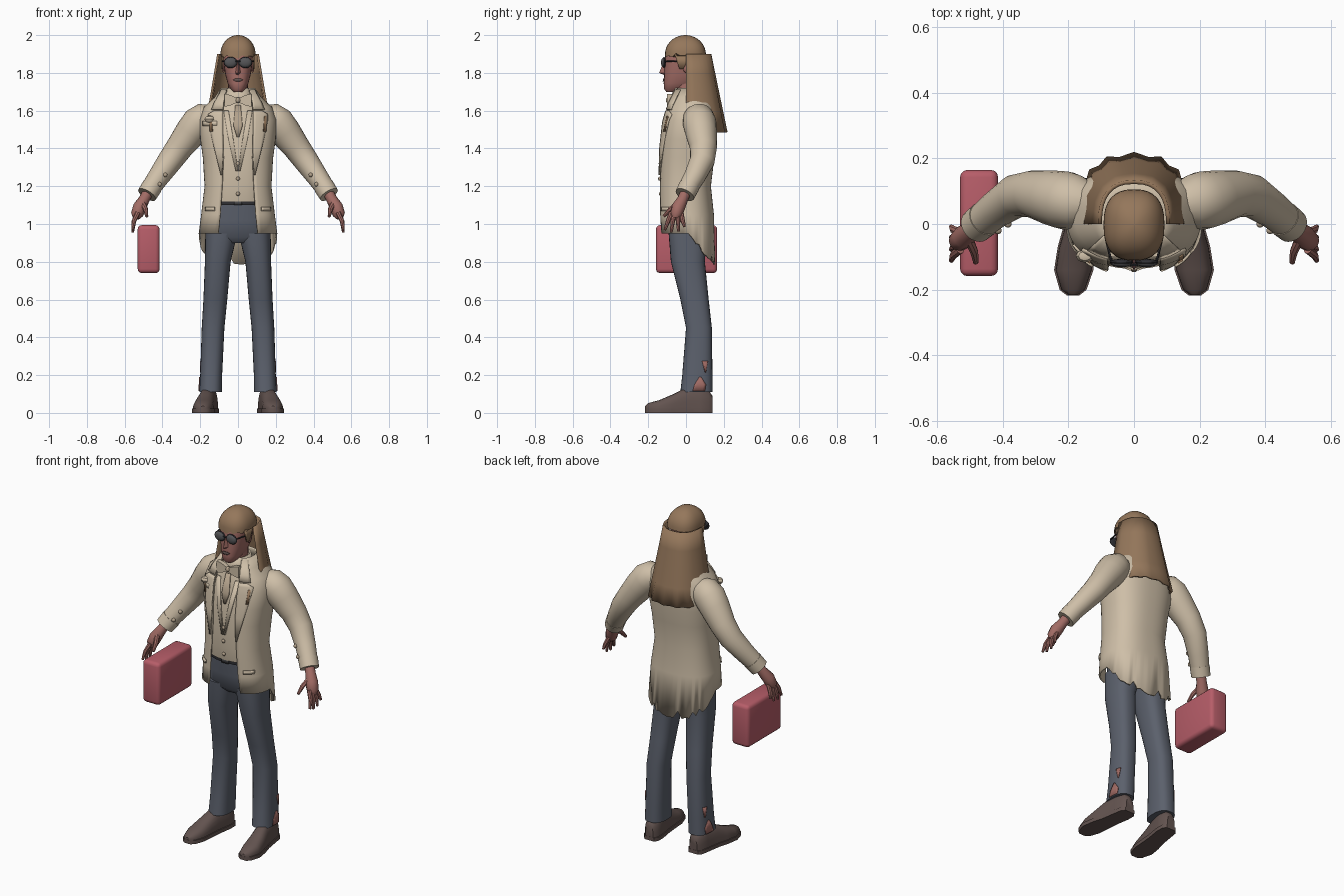
import bpy, bmesh, math, random
from mathutils import Vector

random.seed(4)
if "Cube" in bpy.data.objects:
    bpy.data.objects.remove(bpy.data.objects["Cube"])


def material(name, r, g, b):
    m = bpy.data.materials.new(name)
    m.use_nodes = True
    m.diffuse_color = (r, g, b, 1)
    bsdf = m.node_tree.nodes["Principled BSDF"]
    bsdf.inputs["Base Color"].default_value = (r, g, b, 1)
    bsdf.inputs["Roughness"].default_value = 0.8
    return m


CREAM = material("cream cloth", 0.62, 0.52, 0.39)
TAN = material("tan cloth", 0.45, 0.36, 0.26)
BLUE = material("slate trousers", 0.105, 0.118, 0.15)
SHOE = material("brown leather", 0.125, 0.088, 0.08)
HAIR = material("brown hair", 0.30, 0.185, 0.105)
SKIN = material("skin", 0.36, 0.15, 0.13)
RED = material("red case", 0.47, 0.11, 0.14)
LENS = material("grey lens", 0.09, 0.09, 0.095)
DARK = material("dark trim", 0.03, 0.03, 0.035)
P = 0.8  # roundness exponent of the body sections


def finish(name, bm, mat, mirror=False, thick=0, offset=0, angle=40):
    bmesh.ops.recalc_face_normals(bm, faces=bm.faces)
    mesh = bpy.data.meshes.new(name)
    bm.to_mesh(mesh)
    bm.free()
    ob = bpy.data.objects.new(name, mesh)
    bpy.context.collection.objects.link(ob)
    mesh.materials.append(mat)
    bpy.ops.object.select_all(action="DESELECT")
    ob.select_set(True)
    bpy.context.view_layer.objects.active = ob
    bpy.ops.object.shade_smooth_by_angle(angle=math.radians(angle))
    if thick:
        mod = ob.modifiers.new("thickness", "SOLIDIFY")
        mod.thickness, mod.offset = thick, offset
    if mirror:
        mod = ob.modifiers.new("mirror", "MIRROR")
        mod.use_mirror_merge = False
    return ob


def skin_rows(name, rows, mat, closed=True, caps=True, **kw):
    """Bridge rows of points into a surface."""
    bm = bmesh.new()
    vs = [[bm.verts.new(p) for p in row] for row in rows]
    n = len(vs[0])
    for a, b in zip(vs, vs[1:]):
        for i in range(n if closed else n - 1):
            j = (i + 1) % n
            bm.faces.new((a[i], a[j], b[j], b[i]))
    if closed and caps:
        bm.faces.new(vs[0])
        bm.faces.new(vs[-1])
    return finish(name, bm, mat, **kw)


def spow(v):
    return math.copysign(abs(v) ** P, v)


def section(ring, n=28, start=0.0):
    """Rounded section (z, centre x, half width, front y, back y), opened at the front by start."""
    z, cx, rx, yf, yb = ring
    cy, ry = (yf + yb) / 2, (yb - yf) / 2
    span = 2 * math.pi - 2 * start
    div = n - 1 if start else n
    angles = [start + span * i / div for i in range(n)]
    return [Vector((cx + rx * spow(math.sin(a)), cy - ry * spow(math.cos(a)), z)) for a in angles]


def loft(name, rings, mat, n=28, **kw):
    return skin_rows(name, [section(r, n) for r in rings], mat, **kw)


def tube(name, path, mat, n=16, **kw):
    """Round limb through (x, y, z, radius) stations."""
    pts = [Vector(p[:3]) for p in path]
    rows = []
    for i, p in enumerate(path):
        t = pts[min(i + 1, len(pts) - 1)] - pts[max(i - 1, 0)]
        side = t.cross(Vector((0, 1, 0))).normalized()
        up = side.cross(t).normalized()
        ring = [2 * math.pi * k / n for k in range(n)]
        rows.append([pts[i] + (side * math.cos(a) + up * math.sin(a)) * p[3] for a in ring])
    return skin_rows(name, rows, mat, **kw)


def ball(name, loc, size, mat, seg=16, **kw):
    bm = bmesh.new()
    bmesh.ops.create_uvsphere(bm, u_segments=seg, v_segments=seg // 2, radius=1)
    bmesh.ops.scale(bm, vec=size, verts=bm.verts)
    bmesh.ops.translate(bm, vec=loc, verts=bm.verts)
    return finish(name, bm, mat, **kw)


def ring_at(rings, z):
    for a, b in zip(rings, rings[1:]):
        if a[0] <= z <= b[0]:
            t = (z - a[0]) / (b[0] - a[0])
            return [u + (v - u) * t for u, v in zip(a, b)]
    return rings[0] if z < rings[0][0] else rings[-1]


def front_y(rings, x, z):
    _, cx, rx, yf, yb = ring_at(rings, z)
    k = max(0, 1 - min(1, abs(x - cx) / rx) ** (2 / P)) ** (P / 2)
    return (yf + yb) / 2 - (yb - yf) / 2 * k


def strip(name, rows, place, mat, thick=0.008, **kw):
    """Thin plate laid on a surface; rows are (height, from, to)."""
    grid = [[place(a + (b - a) * i / 5, z) for i in range(6)] for z, a, b in rows]
    return skin_rows(name, grid, mat, closed=False, thick=thick, **kw)


# Trousers
legs = [(0.11, 0.145, 0.06, -0.03, 0.14), (0.2, 0.142, 0.058, -0.02, 0.14),
        (0.45, 0.132, 0.06, 0.0, 0.137), (0.6, 0.12, 0.063, -0.03, 0.12),
        (0.8, 0.107, 0.068, -0.08, 0.1), (0.95, 0.088, 0.085, -0.092, 0.11)]
loft("trouser_legs", legs, BLUE, mirror=True)
loft("trouser_seat", [(0.9, 0, 0.15, -0.06, 0.09), (0.93, 0, 0.17, -0.09, 0.11),
                      (1.02, 0, 0.165, -0.1, 0.115), (1.13, 0, 0.15, -0.108, 0.11)], BLUE)
loft("belt", [(1.1, 0, 0.155, -0.116, 0.112), (1.135, 0, 0.155, -0.118, 0.112)], DARK)


def on_leg(y, z):
    _, cx, rx, yf, yb = ring_at(legs, z)
    k = max(0, 1 - (abs(y - (yf + yb) / 2) / ((yb - yf) / 2)) ** (2 / P)) ** (P / 2)
    return Vector((cx + rx * k + 0.003, y, z))


strip("lower_tear", [(0.115, 0.035, 0.1), (0.15, 0.045, 0.105), (0.19, 0.07, 0.08)], on_leg, SKIN, 0.004, mirror=True)
strip("upper_tear", [(0.215, 0.1, 0.105), (0.275, 0.085, 0.115)], on_leg, SKIN, 0.004, mirror=True)

# Shoes: upper and sole, lofted from toe to heel
shoe = [(-0.217, 0.186, 0.014, 0.036), (-0.2, 0.186, 0.036, 0.052), (-0.14, 0.184, 0.055, 0.068),
        (-0.07, 0.176, 0.052, 0.098), (-0.01, 0.165, 0.046, 0.128), (0.07, 0.152, 0.046, 0.138),
        (0.12, 0.148, 0.042, 0.12), (0.14, 0.147, 0.026, 0.09)]
turn = [math.pi * i / 12 for i in range(13)]
skin_rows("shoe_uppers", [[Vector((cx + w * spow(math.cos(a)), y, 0.015 + (h - 0.015) * math.sin(a) ** 0.7))
                           for a in turn] for y, cx, w, h in shoe], SHOE, mirror=True)
skin_rows("shoe_soles", [[Vector((cx + sx * (w + 0.005), y * 1.005, z)) for sx, z in
                          ((-1, 0), (1, 0), (1, 0.022), (-1, 0.022))] for y, cx, w, h in shoe], SHOE, mirror=True)

# Waistcoat, shirt collar and neck
vest = [(1.12, 0, 0.15, -0.125, 0.1), (1.2, 0, 0.155, -0.137, 0.11), (1.4, 0, 0.165, -0.13, 0.13),
        (1.55, 0, 0.16, -0.11, 0.13), (1.64, 0, 0.1, -0.085, 0.1), (1.68, 0, 0.07, -0.07, 0.07)]
loft("waistcoat", vest, CREAM)
loft("shirt_collar", [(1.63, 0, 0.08, -0.082, 0.08), (1.72, 0, 0.062, -0.062, 0.065)], CREAM, caps=False, thick=0.008)
loft("neck", [(1.62, 0, 0.055, -0.06, 0.055), (1.78, 0, 0.052, -0.055, 0.055)], SKIN, n=16)


def on_vest(x, z):
    return Vector((x, front_y(vest, x, z) - 0.004, z))


strip("waistcoat_edges", [(1.28, 0.0, 0.012), (1.45, 0.025, 0.05), (1.6, 0.05, 0.075)], on_vest, CREAM, mirror=True)
strip("tie", [(1.46, -0.006, 0.006), (1.52, -0.024, 0.024), (1.63, -0.014, 0.014)], on_vest, TAN)
for i in range(3):
    z = 1.16 + i * 0.08
    ball("waistcoat_button", (0, front_y(vest, 0, z) - 0.004, z), (0.011, 0.008, 0.011), TAN, 10)

# Bow tie
skin_rows("bow_tie_wings", [[Vector((x, y, 1.655 + z)) for y, z in ((-0.1, -h), (-0.1, h), (-0.075, h), (-0.075, -h))]
                            for x, h in ((0.006, 0.012), (0.04, 0.028), (0.072, 0.034))], CREAM, mirror=True)
ball("bow_tie_knot", (0, -0.092, 1.655), (0.015, 0.015, 0.016), TAN)
strip("belt_buckle", [(1.1, -0.022, 0.022), (1.135, -0.022, 0.022)], lambda x, z: Vector((x, -0.12, z)), LENS)

# Jacket body, open in front, with a torn tail at the back
jacket = [(0.95, 0, 0.208, -0.142, 0.155), (1.05, 0, 0.195, -0.147, 0.148), (1.2, 0, 0.177, -0.147, 0.132),
          (1.35, 0, 0.186, -0.142, 0.15), (1.45, 0, 0.2, -0.137, 0.162), (1.55, 0, 0.205, -0.122, 0.166),
          (1.62, 0, 0.18, -0.1, 0.155), (1.67, 0, 0.125, -0.085, 0.14), (1.72, 0, 0.09, -0.06, 0.105)]
gaps = [0.105, 0.095, 0.085, 0.078, 0.08, 0.082, 0.08, 0.072, 0.06]
rows = [section(r, 48, math.asin((g / r[2]) ** (1 / P))) for r, g in zip(jacket, gaps)]
for i, p in enumerate(rows[0]):
    back = max(0, (p.y - 0.02) / 0.135)
    p.z -= 0.16 * back ** 0.8 + back * random.uniform(-0.05, 0.015) * (i % 2)
skin_rows("jacket_body", rows, CREAM, closed=False, thick=0.01, offset=-1)


def on_jacket(x, z):
    return Vector((x, front_y(jacket, x, z) - 0.005, z))


strip("lapels", [(1.26, 0.083, 0.09), (1.4, 0.078, 0.125), (1.54, 0.08, 0.155), (1.58, 0.08, 0.158),
                 (1.6, 0.079, 0.125)], on_jacket, CREAM, mirror=True)
strip("jacket_collar", [(1.605, 0.079, 0.14), (1.64, 0.076, 0.125), (1.71, 0.062, 0.088)], on_jacket, CREAM, mirror=True)
strip("hip_pockets", [(1.07, 0.125, 0.172), (1.09, 0.125, 0.172)], on_jacket, CREAM, mirror=True)
strip("breast_pocket", [(1.52, -0.185, -0.11), (1.545, -0.185, -0.11)], on_jacket, CREAM)
ball("pocket_square", (-0.15, -0.098, 1.555), (0.028, 0.02, 0.02), CREAM, 8)
strip("hair_tips", [(1.49, 0.134, 0.148), (1.57, 0.138, 0.15)],
      lambda x, z: on_jacket(x, z) - Vector((0, 0.006, 0)), HAIR, 0.006, mirror=True)

# Sleeves, cuffs and cuff buttons
tube("sleeves", [(0.13, 0.06, 1.57, 0.06), (0.175, 0.066, 1.56, 0.083), (0.21, 0.072, 1.535, 0.089),
                 (0.25, 0.08, 1.485, 0.084), (0.31, 0.092, 1.405, 0.072), (0.36, 0.086, 1.335, 0.066),
                 (0.42, 0.045, 1.25, 0.057), (0.475, 0.0, 1.17, 0.05)], CREAM, n=20, mirror=True)
tube("cuffs", [(0.454, 0.017, 1.2, 0.055), (0.482, -0.006, 1.155, 0.053)], CREAM, n=20, mirror=True)
for x, y, z in ((0.385, 0.0, 1.26), (0.415, -0.02, 1.21)):
    ball("cuff_button", (x, y, z), (0.012, 0.012, 0.012), TAN, 10, mirror=True)

# Hands
tube("palms", [(0.475, 0.0, 1.17, 0.028), (0.497, -0.018, 1.13, 0.029), (0.52, -0.04, 1.09, 0.036),
               (0.535, -0.052, 1.05, 0.032), (0.54, -0.056, 1.03, 0.018)], SKIN, n=12, mirror=True)
for y0, y1, z1 in ((-0.078, -0.112, 0.968), (-0.062, -0.078, 0.956), (-0.044, -0.04, 0.96), (-0.026, -0.008, 0.985)):
    tube("fingers", [(0.53, y0, 1.06, 0.013), (0.551, (y0 + y1) / 2, 1.015, 0.012), (0.558, y1, z1, 0.007)],
         SKIN, n=8, mirror=True)
tube("thumbs", [(0.505, -0.045, 1.11, 0.015), (0.488, -0.085, 1.075, 0.013), (0.483, -0.118, 1.04, 0.008)],
     SKIN, n=8, mirror=True)

# Head
head = [(1.7, 0, 0.024, -0.105, -0.04), (1.715, 0, 0.04, -0.116, 0.0), (1.745, 0, 0.055, -0.118, 0.05),
        (1.79, 0, 0.067, -0.115, 0.078), (1.85, 0, 0.076, -0.113, 0.09), (1.91, 0, 0.08, -0.108, 0.092),
        (1.95, 0, 0.07, -0.085, 0.08)]
loft("head", head, SKIN)
skin_rows("nose", [[Vector((-w, -0.105, z)), Vector((0, y, z)), Vector((w, -0.105, z))] for z, w, y in
                   ((1.79, 0.012, -0.118), (1.8, 0.018, -0.142), (1.86, 0.008, -0.118))], SKIN)
ball("ears", (0.077, 0.0, 1.83), (0.01, 0.018, 0.03), SKIN, 10, mirror=True)


def on_face(x, z):
    return Vector((x, front_y(head, x, z) - 0.003, z))


strip("lips", [(1.755, -0.012, 0.012), (1.763, -0.026, 0.026), (1.77, -0.014, 0.014)], on_face, SHOE, 0.006)

# Round glasses
ball("glasses_lenses", (0.039, -0.12, 1.855), (0.032, 0.012, 0.026), LENS, mirror=True)
ball("glasses_rims", (0.039, -0.116, 1.855), (0.036, 0.009, 0.03), DARK, mirror=True)
tube("glasses_arms", [(0.07, -0.112, 1.862, 0.004), (0.082, -0.06, 1.862, 0.004), (0.083, 0.01, 1.855, 0.004)],
     DARK, n=6, mirror=True)
tube("glasses_bridge", [(-0.012, -0.124, 1.862, 0.004), (0.012, -0.124, 1.862, 0.004)], DARK, n=6)

# Hair: crown cap, side locks and long sheet behind
cap = [(1.892, 0, 0.093, -0.112, 0.106)]
for i in range(8):
    a = math.pi / 2 * i / 8 + 0.12
    c = max(0.06, math.cos(a))
    cap.append((1.9 + 0.1 * min(1, math.sin(a)), 0, 0.093 * c, -0.003 - 0.108 * c, -0.003 + 0.108 * c))
rows = [section(r, 32) for r in cap]
for i, p in enumerate(rows[0]):
    p.z += random.uniform(-0.018, 0.012) if p.y < -0.04 else 0
skin_rows("hair_cap", rows, HAIR)
strip("side_locks", [(1.82, -0.035, -0.015), (1.9, -0.06, 0.03)],
      lambda y, z: Vector((0.083, y, z)), HAIR, mirror=True)
rows = []
for k in range(5):
    t = k / 4
    rx, ry = 0.104 + 0.066 * t, 0.128 + 0.08 * t
    row = []
    for i in range(17):
        a = math.pi * i / 16
        w = 1 + 0.03 * t * (-1) ** i
        row.append(Vector((rx * w * spow(math.cos(a)), ry * w * spow(math.sin(a)), 1.9 - 0.415 * t)))
    rows.append(row)
skin_rows("long_hair", rows, HAIR, closed=False, thick=0.012)

# Hand case with rounded edges
bm = bmesh.new()
bmesh.ops.create_cube(bm, size=1)
bmesh.ops.scale(bm, vec=(0.116, 0.324, 0.254), verts=bm.verts)
bmesh.ops.translate(bm, vec=(-0.473, 0.003, 0.867), verts=bm.verts)
bmesh.ops.bevel(bm, geom=bm.edges[:], offset=0.022, segments=3, profile=0.5, affect="EDGES")
finish("hand_case", bm, RED)
